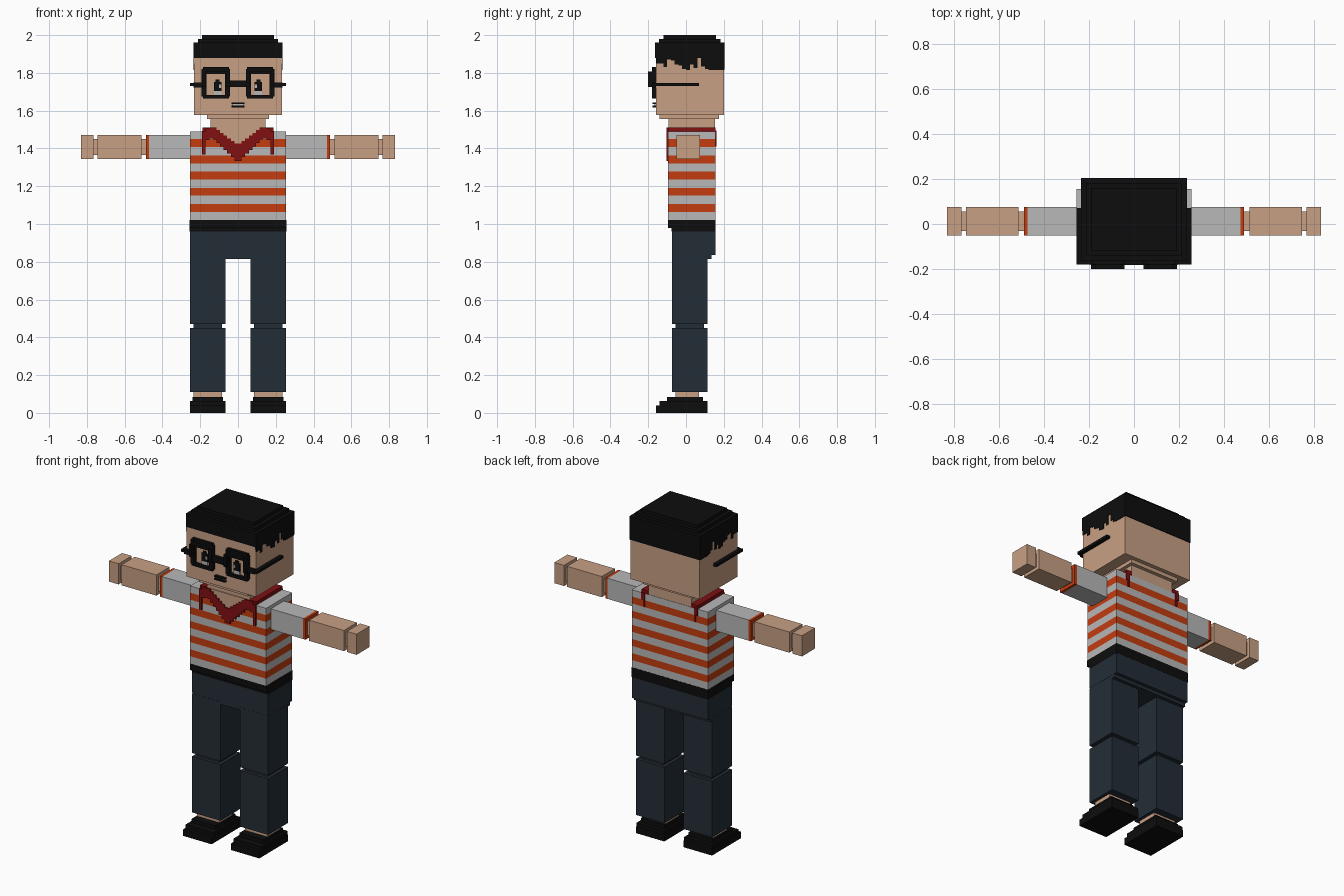
import bpy, bmesh
from mathutils import Matrix, Vector


def material(name, r, g, b):
    m = bpy.data.materials.new(name)
    m.diffuse_color = (r, g, b, 1)
    return m


SKIN = material("skin", 0.58, 0.35, 0.23)
GREY = material("light grey", 0.48, 0.48, 0.48)
ORANGE = material("orange", 0.55, 0.045, 0.005)
RED = material("dark red", 0.22, 0.005, 0.006)
NAVY = material("navy", 0.017, 0.026, 0.037)
BLACK = material("black", 0.004, 0.004, 0.004)


def boxes(name, mats, spans, mirror=False):
    """One object from boxes (x0, x1, y0, y1, z0, z1), optionally mirrored in x."""
    bm = bmesh.new()
    todo = list(spans)
    if mirror:
        todo += [(-s[1], -s[0], *s[2:]) for s in spans]
    for x0, x1, y0, y1, z0, z1 in todo:
        mat = Matrix.Translation(((x0 + x1) / 2, (y0 + y1) / 2, (z0 + z1) / 2))
        mat = mat @ Matrix.Diagonal((x1 - x0, y1 - y0, z1 - z0, 1))
        bmesh.ops.create_cube(bm, size=1, matrix=mat)
    me = bpy.data.meshes.new(name)
    bm.to_mesh(me)
    bm.free()
    for m in mats if isinstance(mats, list) else [mats]:
        me.materials.append(m)
    ob = bpy.data.objects.new(name, me)
    bpy.context.collection.objects.link(ob)
    return ob


def lerp(points, t):
    """Height of a polyline at t."""
    for (a, za), (b, zb) in zip(points, points[1:]):
        if a <= t <= b:
            return za + (zb - za) * (t - a) / (b - a)
    return points[-1][1]


# Legs, ankles and stepped shoes
boxes("leg", NAVY, [(0.065, 0.255, -0.075, 0.115, 0.47, 0.83),
                    (0.085, 0.235, -0.055, 0.095, 0.44, 0.48),
                    (0.065, 0.255, -0.075, 0.115, 0.11, 0.45)], True)
boxes("ankle", SKIN, [(0.085, 0.235, -0.055, 0.07, 0.07, 0.112)], True)
boxes("shoe", BLACK, [(0.065, 0.255, -0.16, 0.115, 0, 0.04),
                      (0.067, 0.253, -0.14, 0.113, 0.04, 0.062),
                      (0.08, 0.24, -0.10, 0.09, 0.062, 0.085)], True)

# Hips and belt
boxes("hips", NAVY, [(-0.255, 0.255, -0.075, 0.155, 0.835, 0.97),
                     (-0.254, 0.254, -0.074, 0.135, 0.815, 0.835)])
boxes("belt", BLACK, [(-0.256, 0.256, -0.095, 0.156, 0.98, 1.02),
                      (-0.256, 0.256, -0.077, 0.156, 0.96, 0.98)])

# Striped shirt: cut at every stripe edge, then coloured by height
shirt = boxes("shirt", [GREY, ORANGE], [(-0.255, 0.255, -0.095, 0.155, 1.02, 1.49)])
bm = bmesh.new()
bm.from_mesh(shirt.data)
stripes = [(1.064 + 0.0857 * i, 1.106 + 0.0857 * i) for i in range(5)]
for edge in [z for s in stripes for z in s]:
    bmesh.ops.bisect_plane(bm, geom=bm.verts[:] + bm.edges[:] + bm.faces[:],
                           plane_co=Vector((0, 0, edge)), plane_no=Vector((0, 0, 1)))
for f in bm.faces:
    z = f.calc_center_median().z
    f.material_index = int(any(a < z < b for a, b in stripes))
bm.to_mesh(shirt.data)
bm.free()

# Arms
boxes("sleeve", GREY, [(0.255, 0.472, -0.05, 0.075, 1.345, 1.47)], True)
boxes("sleeve_cuff", ORANGE, [(0.472, 0.488, -0.05, 0.075, 1.345, 1.47)], True)
boxes("forearm", SKIN, [(0.488, 0.512, -0.03, 0.055, 1.365, 1.45),
                        (0.512, 0.745, -0.05, 0.075, 1.345, 1.47),
                        (0.745, 0.765, -0.03, 0.055, 1.365, 1.45)], True)
boxes("hand", SKIN, [(0.765, 0.83, -0.05, 0.075, 1.345, 1.47)], True)

# Neck, jaw and head
boxes("neck", SKIN, [(-0.145, 0.145, -0.092, 0.153, 1.48, 1.56)])
boxes("jaw", SKIN, [(-0.165, 0.165, -0.14, 0.175, 1.556, 1.58)])
boxes("head", SKIN, [(-0.232, 0.232, -0.16, 0.2, 1.578, 1.9)])

# Stepped collar on the chest with bare skin showing above the notch
upper = [(0, 1.42), (0.07, 1.47), (0.12, 1.51), (0.16, 1.51), (0.19, 1.485)]
lower = [(0, 1.325), (0.06, 1.385), (0.13, 1.455), (0.165, 1.445), (0.1651, 1.365), (0.19, 1.37)]
step = 0.019
collar, chest = [], []
for i in range(10):
    x = i * step
    top, low = lerp(upper, x + step / 2), lerp(lower, x + step / 2)
    collar.append((x, x + step, -0.103, -0.094, low, top))
    if top < 1.5:
        if x < 0.14:
            chest.append((x, x + step, -0.097, -0.092, top - 0.01, 1.51))
boxes("collar_front", RED, collar, True)
boxes("chest_skin", SKIN, chest, True)
boxes("collar_side", RED, [(0.145, 0.188, -0.095, 0.157, 1.489, 1.512),
                           (0.165, 0.188, 0.155, 0.161, 1.45, 1.495),
                           (0.165, 0.175, 0.155, 0.161, 1.41, 1.45)], True)

# Hair cap in layers
boxes("hair_cap", BLACK, [(-0.235, 0.235, -0.164, 0.204, 1.88, 1.96),
                          (-0.213, 0.213, -0.142, 0.182, 1.96, 1.98),
                          (-0.19, 0.19, -0.12, 0.16, 1.98, 2.0)])

# Jagged side locks and the straight hair at the back
ends = [1.85, 1.85, 1.83, 1.87, 1.865, 1.845, 1.84, 1.82, 1.815,
        1.845, 1.825, 1.885, 1.835, 1.82, 1.815, 1.815, 1.815, 1.815]
locks = [(0.225, 0.235, -0.16 + i * 0.02, -0.14 + i * 0.02, z, 1.89)
         for i, z in enumerate(ends) if z < 1.88]
boxes("hair_locks", BLACK, locks, True)
boxes("hair_back", BLACK, [(-0.235, 0.235, 0.195, 0.204, 1.817, 1.89)])

# Glasses: rims, raised outer detail, bridge, hinges and temples
boxes("glasses_rims", BLACK, [(0.048, 0.185, -0.18, -0.158, 1.795, 1.83),
                              (0.048, 0.185, -0.18, -0.158, 1.665, 1.683),
                              (0.042, 0.068, -0.181, -0.158, 1.675, 1.82),
                              (0.167, 0.192, -0.181, -0.158, 1.675, 1.82),
                              (0.042, 0.06, -0.2, -0.18, 1.725, 1.8),
                              (0.172, 0.19, -0.2, -0.18, 1.725, 1.8),
                              (0.06, 0.172, -0.2, -0.18, 1.795, 1.808)], True)
boxes("glasses_bridge", BLACK, [(-0.045, 0.045, -0.182, -0.158, 1.725, 1.76)])
boxes("glasses_temples", BLACK, [(0.19, 0.235, -0.18, -0.158, 1.722, 1.748),
                                 (0.232, 0.255, -0.18, 0.07, 1.73, 1.746)], True)

# Eyes: dark pupil, pale glints
boxes("pupil", BLACK, [(0.088, 0.128, -0.168, -0.16, 1.705, 1.752),
                       (0.098, 0.118, -0.168, -0.16, 1.752, 1.765)], True)
boxes("eye_glint", GREY, [(0.088, 0.128, -0.167, -0.16, 1.684, 1.705),
                          (0.088, 0.1, -0.17, -0.162, 1.72, 1.738)], True)

# Mouth with a pale line between the lips
boxes("lips", BLACK, [(-0.035, 0.035, -0.178, -0.16, 1.634, 1.643),
                      (-0.035, 0.035, -0.178, -0.16, 1.618, 1.627)])
boxes("teeth", GREY, [(-0.033, 0.033, -0.168, -0.16, 1.627, 1.634)])
